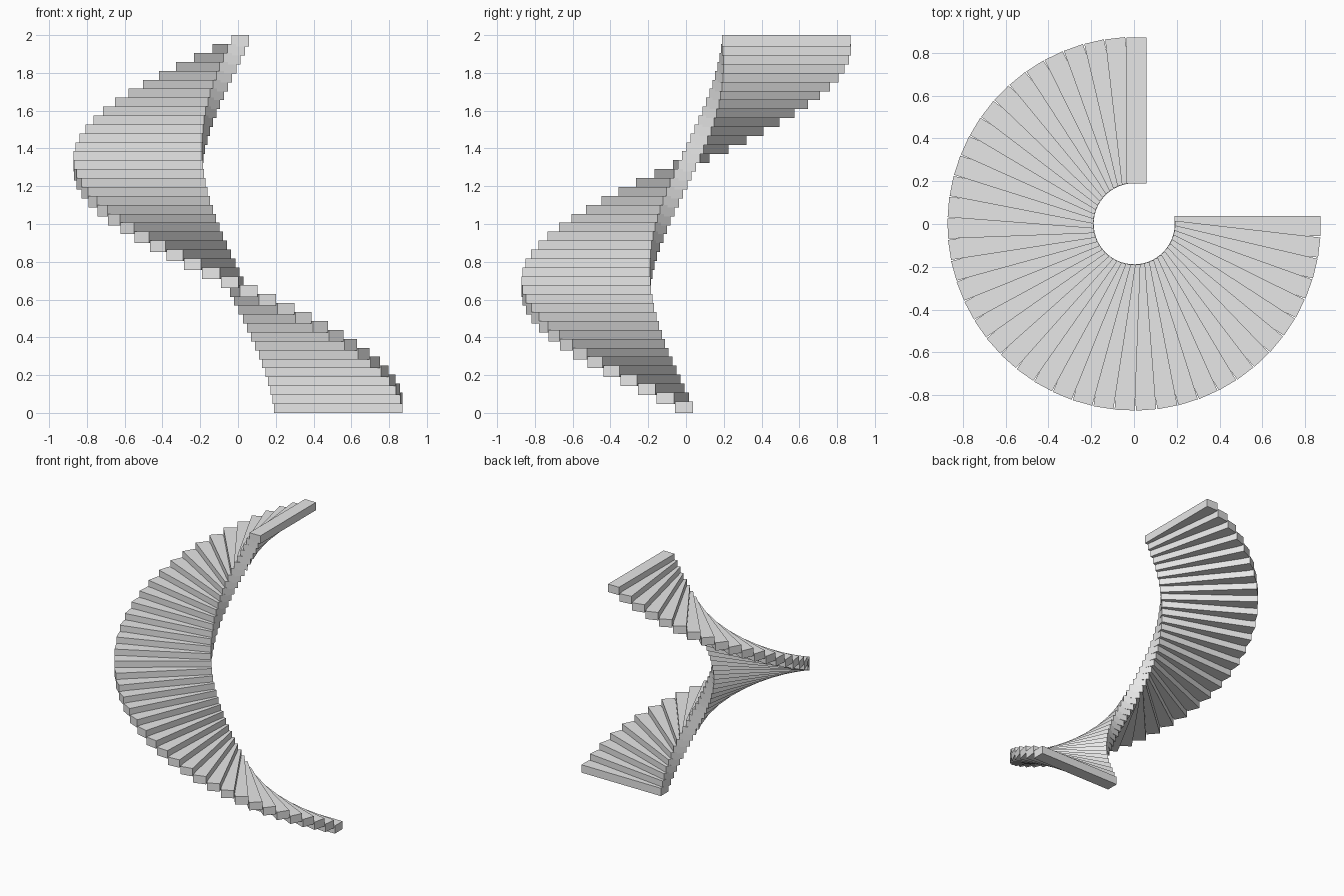
import bpy
import bmesh
import math
from mathutils import Matrix, Vector

STEPS = 42
INNER, OUTER = 0.189, 0.871       # radial reach of each tread
WIDTH, THICK = 0.094, 0.061       # tread section
SIDE_SHIFT = -0.011               # tread sits slightly off the radial line
RISE = (2.0 - THICK) / (STEPS - 1)
TURN = math.radians(-270) / (STEPS - 1)
AXIS = Vector((0.001, 0.001, 0))  # centre of the spiral

cube = bpy.data.objects.get("Cube")
if cube:
    bpy.data.objects.remove(cube, do_unlink=True)

# Plain grey material
grey = bpy.data.materials.new("light_grey")
grey.use_nodes = True
colour = (0.8, 0.8, 0.8, 1)
grey.diffuse_color = colour
grey.node_tree.nodes["Principled BSDF"].inputs["Base Color"].default_value = colour

# One rectangular tread, offset from the spiral axis
tread = bpy.data.meshes.new("stair_tread")
bm = bmesh.new()
place = Matrix.Translation(((INNER + OUTER) / 2, SIDE_SHIFT, THICK / 2))
size = Matrix.Diagonal((OUTER - INNER, WIDTH, THICK, 1))
bmesh.ops.create_cube(bm, size=1, matrix=place @ size)
bm.to_mesh(tread)
bm.free()
tread.materials.append(grey)

# Treads climb clockwise through three quarters of a turn
for i in range(STEPS):
    step = bpy.data.objects.new(f"stair_step_{i + 1:02d}", tread)
    step.location = AXIS + Vector((0, 0, i * RISE))
    step.rotation_euler.z = i * TURN
    bpy.context.collection.objects.link(step)
